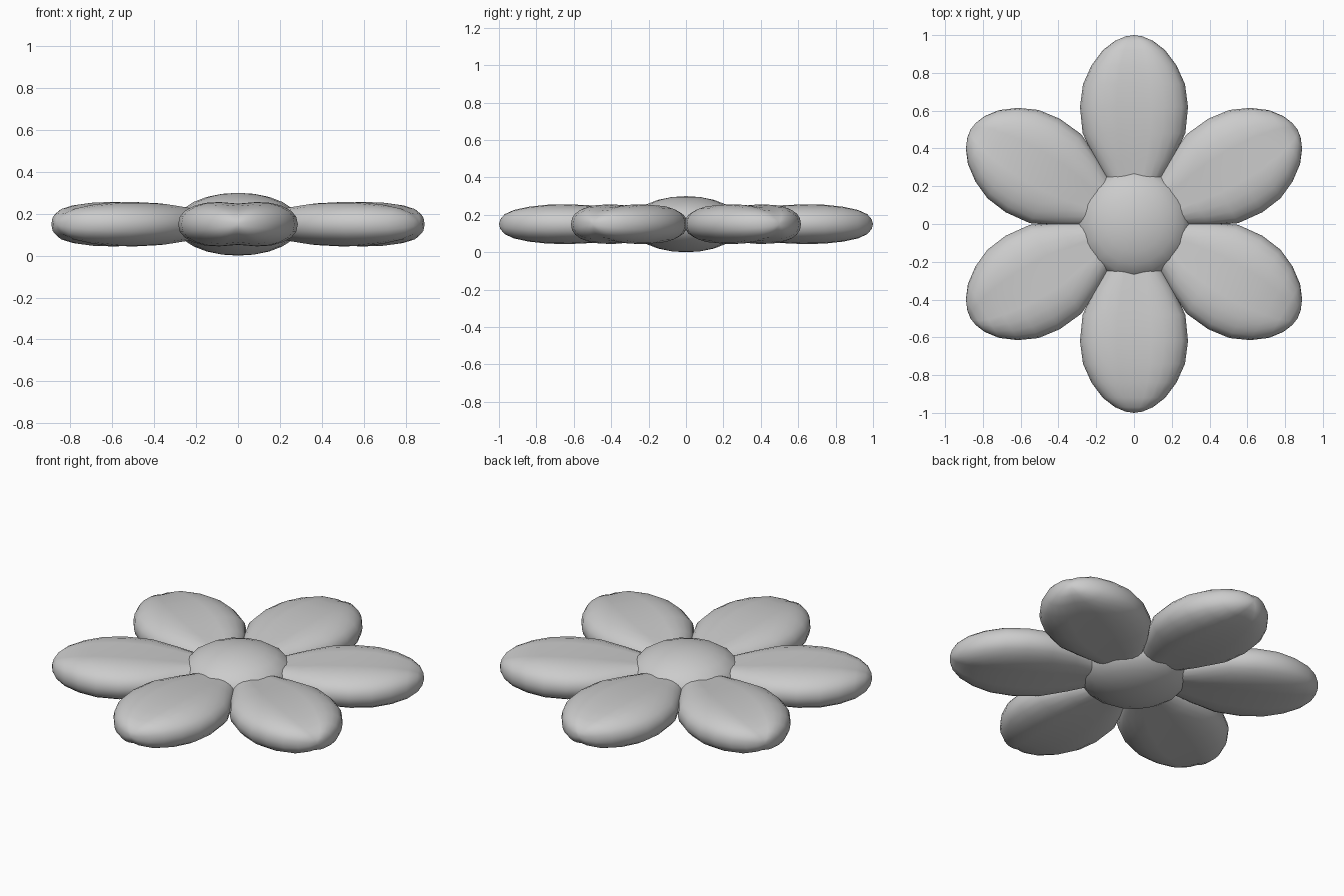
import bpy, bmesh
from math import sin, cos, pi, exp, copysign
from mathutils import Matrix

cube = bpy.data.objects.get("Cube")
if cube:
    bpy.data.objects.remove(cube, do_unlink=True)

MID = 0.15    # height of the flower's middle plane
SIDES = 24    # points round a petal's cross-section

grey = bpy.data.materials.new("plain_grey")
grey.use_nodes = True
grey.diffuse_color = (0.6, 0.6, 0.6, 1)
grey.node_tree.nodes["Principled BSDF"].inputs["Base Color"].default_value = (0.6, 0.6, 0.6, 1)

# Petal stations: distance from the centre, half width, half thickness
STATIONS = [(0.05, 0.04, 0.045), (0.2, 0.125, 0.068), (0.34, 0.205, 0.09),
            (0.48, 0.272, 0.109), (0.62, 0.286, 0.116), (0.74, 0.27, 0.114),
            (0.84, 0.225, 0.102), (0.92, 0.165, 0.083), (0.97, 0.1, 0.058),
            (0.993, 0.045, 0.028)]


def power(value, exponent):
    return copysign(abs(value) ** exponent, value)


def finish(bm, name):
    bmesh.ops.recalc_face_normals(bm, faces=bm.faces)
    for face in bm.faces:
        face.smooth = True
    mesh = bpy.data.meshes.new(name)
    bm.to_mesh(mesh)
    bm.free()
    mesh.materials.append(grey)
    obj = bpy.data.objects.new(name, mesh)
    bpy.context.collection.objects.link(obj)
    return obj


def petal_mesh():
    """Plump rounded petal with a shallow groove along both faces."""
    bm = bmesh.new()
    rings = []
    for reach, width, thick in STATIONS:
        ring = []
        for i in range(SIDES):
            a = 2 * pi * i / SIDES
            across = power(cos(a), 0.85)
            groove = 1 - 0.15 * exp(-(across / 0.33) ** 2)
            ring.append(bm.verts.new((width * across, reach,
                                      thick * power(sin(a), 0.85) * groove)))
        rings.append(ring)
    for r1, r2 in zip(rings, rings[1:]):
        for i in range(SIDES):
            j = (i + 1) % SIDES
            bm.faces.new((r1[i], r1[j], r2[j], r2[i]))
    # Close the base and the tip
    bm.faces.new(rings[0])
    tip = bm.verts.new((0, 1, 0))
    for i in range(SIDES):
        bm.faces.new((rings[-1][i], rings[-1][(i + 1) % SIDES], tip))
    return bm


# Six petals round the centre
for k in range(6):
    petal = finish(petal_mesh(), f"petal_{k + 1}")
    petal.location.z = MID
    petal.rotation_euler.z = k * pi / 3

# Flattened round centre
bm = bmesh.new()
bmesh.ops.create_uvsphere(bm, u_segments=16, v_segments=12, radius=1,
                          matrix=Matrix.Diagonal((0.3, 0.3, MID, 1)))
centre = finish(bm, "flower_centre")
centre.location.z = MID
